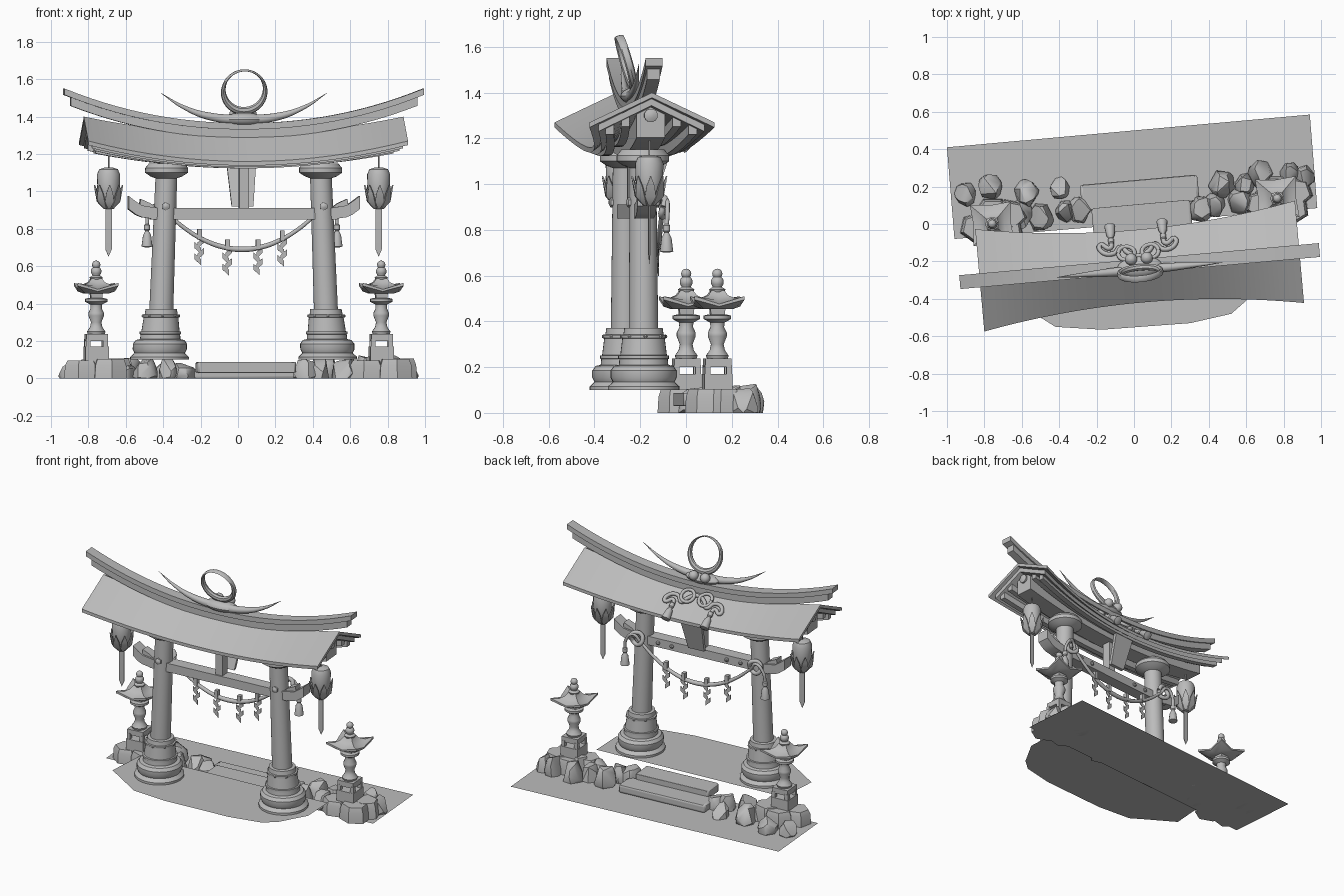
import bpy, bmesh, random
from math import sin, cos, pi, radians
from mathutils import Matrix, Vector

random.seed(4)
cube = bpy.data.objects.get("Cube")
if cube:
    bpy.data.objects.remove(cube)

stone = bpy.data.materials.new("plain_grey")
stone.use_nodes = True
GREY = (0.5, 0.5, 0.5, 1)
stone.diffuse_color = GREY
stone.node_tree.nodes["Principled BSDF"].inputs["Base Color"].default_value = GREY

# The whole gate is turned slightly; parts are built in its own straight frame
GATE = Matrix.Translation((0.03, -0.225, 0)) @ Matrix.Rotation(radians(5.1), 4, 'Z')
WORLD = Matrix.Identity(4)


def place(name, data, frame):
    ob = bpy.data.objects.new(name, data)
    data.materials.append(stone)
    bpy.context.scene.collection.objects.link(ob)
    ob.matrix_world = frame
    return ob


def finish(name, bm, frame=GATE):
    bmesh.ops.recalc_face_normals(bm, faces=bm.faces)
    for f in bm.faces:
        f.smooth = True
    for e in bm.edges:
        e.smooth = len(e.link_faces) == 2 and e.calc_face_angle(0) < radians(35)
    me = bpy.data.meshes.new(name)
    bm.to_mesh(me)
    bm.free()
    return place(name, me, frame)


def loft(name, rings, loop=False, frame=GATE):
    bm = bmesh.new()
    vs = [[bm.verts.new(p) for p in r] for r in rings]
    n = len(vs[0])
    for a, b in zip(vs, vs[1:] + (vs[:1] if loop else [])):
        for i in range(n):
            j = (i + 1) % n
            bm.faces.new((a[i], a[j], b[j], b[i]))
    if not loop:
        bm.faces.new(vs[0])
        bm.faces.new(vs[-1])
    return finish(name, bm, frame)


def lathe(name, profile, at=(0, 0, 0), n=24, lean=0, turn=None, sx=1, sy=1):
    rings = [[(sx * r * cos(2 * pi * (i + .5) / n) + lean * z, sy * r * sin(2 * pi * (i + .5) / n), z)
              for i in range(n)] for r, z in profile]
    return loft(name, rings, frame=GATE @ Matrix.Translation(at) @ (turn or WORLD))


def ball(r, z=0, steps=8):
    return [(r * sin(pi * i / steps) + .0005, z - r * cos(pi * i / steps)) for i in range(steps + 1)]


def hull(name, groups, frame=GATE):
    bm = bmesh.new()
    for pts in groups:
        vs = [bm.verts.new(p) for p in pts]
        res = bmesh.ops.convex_hull(bm, input=vs)
        junk = {v for k in ("geom_interior", "geom_unused") for v in res[k] if isinstance(v, bmesh.types.BMVert)}
        bmesh.ops.delete(bm, geom=list(junk), context='VERTS')
    return finish(name, bm, frame)


def box(u0, u1, v0, v1, z0, z1):
    return [(u, v, z) for u in (u0, u1) for v in (v0, v1) for z in (z0, z1)]


def tube(name, pts, r, radii=None):
    cu = bpy.data.curves.new(name, 'CURVE')
    cu.dimensions = '3D'
    cu.bevel_depth, cu.bevel_resolution, cu.resolution_u, cu.use_fill_caps = r, 3, 8, True
    sp = cu.splines.new('BEZIER')
    sp.bezier_points.add(len(pts) - 1)
    for i, (bp, p) in enumerate(zip(sp.bezier_points, pts)):
        bp.co = p
        bp.handle_left_type = bp.handle_right_type = 'AUTO'
        bp.radius = radii[i] if radii else 1
    return place(name, cu, GATE)


def sweep(name, half, section, steps=28):
    us = [half * (2 * i / steps - 1) for i in range(steps + 1)]
    return loft(name, [[(u, v, z) for v, z in section(u)] for u in us])


# Roof surfaces, as rules along the length of the gate
def bend(u): return (u / .86) ** 2
def apex(u): return 1.31 + .09 * bend(u)
def eave(u): return 1.16 + .11 * bend(u)
def reach(u): return .195 + .08 * bend(u)
def slope(u, v): return apex(u) + (eave(u) - apex(u)) * abs(v) / reach(u)
def ridge(u): return 1.365 + .185 * (abs(u) / .965) ** 2.1


def roof_section(drop, thick, width):
    def section(u):
        w, d = reach(u) * width, drop
        return [(-w, slope(u, w) - d), (0, apex(u) - d), (w, slope(u, w) - d),
                (w, slope(u, w) - d - thick), (0, apex(u) - d - thick), (-w, slope(u, w) - d - thick)]
    return section


def bar_section(width, top, height, v=0):
    return lambda u: [(v - width, top(u)), (v + width, top(u)), (v + width, top(u) - height), (v - width, top(u) - height)]


sweep("roof_tiles", .858, roof_section(0, .022, 1))
sweep("roof_lining", .835, roof_section(.022, .03, .86))
sweep("top_beam", .80, bar_section(.062, lambda u: apex(u) - .05, .135))
for side in (-1, 1):
    for k, part in enumerate((.42, .68)):
        sweep("purlin", .82, lambda u: [(side * reach(u) * part + d, slope(u, reach(u) * part) - e)
              for d, e in ((-.018, .04), (.018, .04), (.018, .085), (-.018, .085))])
    lathe("beam_end_boss", [(.03, 0), (.03, .012), (.012, .02)], (side * .80, 0, 1.30), 12,
          turn=Matrix.Rotation(side * pi / 2, 4, 'Y'))
sweep("ridge_cap", .965, bar_section(.037, ridge, .034))
sweep("ridge_base", .93, bar_section(.028, lambda u: ridge(u) - .034, .045))

# Moon ring, horns and mount on the ridge
ring = []
for i in range(48):
    a = 2 * pi * i / 48
    ox, oz, ix, iz = .125 * cos(a), .125 * sin(a), .1 * cos(a), .1 * sin(a) + .018
    ring.append([((ox + ix) / 2 + (ox - ix) / 2 * cos(t), .018 * sin(t), (oz + iz) / 2 + (oz - iz) / 2 * cos(t))
                 for t in (2 * pi * k / 8 for k in range(8))])
loft("moon_ring", ring, True, GATE @ Matrix.Translation((0, -.035, 1.53)) @ Matrix.Rotation(radians(16), 4, 'X'))
horn = [(-.445, 1.525), (-.33, 1.453), (-.19, 1.402), (0, 1.385), (.19, 1.402), (.33, 1.453), (.445, 1.525)]
tube("horns", [(u, -.02, z) for u, z in horn], .03, [.03, .35, .7, 1, .7, .35, .03])
lathe("ring_mount", ball(.035), (0, -.005, 1.385), sx=3.4, sy=1.6)
for s in (-1, 1):
    lathe("mount_boss", ball(.032), (s * .042, .04, 1.41), 16)

TASSEL = [(.004, .01), (.016, 0), (.016, -.025), (.01, -.032), (.022, -.055), (.03, -.115), (.01, -.12)]
# Knotted cord lying on the back slope, with two tassels
half_cord = [(.14, .15), (.15, .11), (.20, .13), (.19, .09), (.13, .08), (.09, .11), (.06, .08)]
cord = [(-u, v) for u, v in half_cord] + [(0, .055)] + [(u, v) for u, v in reversed(half_cord)]
tube("roof_cord", [(u, v, slope(u, v) + .016) for u, v in cord], .013)
for s in (-1, 1):
    loop = [(s * (.065 + .045 * cos(a)), .075 + .035 * sin(a)) for a in (pi * k / 4 for k in range(9))]
    tube("cord_loop", [(u, v, slope(u, v) + .025) for u, v in loop], .011)
    lathe("roof_tassel", TASSEL, (s * .14, .135, slope(.14, .135) + .02), 12, turn=Matrix.Rotation(radians(52), 4, 'X'))

# Leaning columns with stepped feet, sleeves, bands and capitals
FOOT = [(.157, 0), (.157, .015), (.135, .035), (.145, .055), (.145, .085), (.13, .105), (.108, .11)]
SLEEVE = [(.106, .135), (.111, .137), (.111, .15), (.102, .152), (.093, .225), (.098, .227), (.098, .24), (.088, .242), (.084, .27)]
SHAFT = [(.064, .272), (.058, .97), (.085, .98), (.115, 1), (.115, 1.025), (.095, 1.05)]
for s in (-1, 1):
    lathe("column", FOOT + SLEEVE + SHAFT, (s * .452, 0, .1), 32, lean=-s * .038)
    for f in (-1, 1):
        lathe("column_peg", [(.022, 0), (.022, .012), (.008, .02)], (s * .424, f * .055, .92), 6,
              turn=Matrix.Rotation(f * -pi / 2, 4, 'X'))
    for k in range(8):
        a = pi * k / 4
        lathe("sleeve_rivet", ball(.009, steps=4), (s * .444 + .095 * cos(a), .095 * sin(a), .334), 6)

# Tie beam with upturned ends
hull("tie_beam", [box(-.5, .5, -.04, .04, .85, .91)])
for s in (-1, 1):
    ends = ((.47, .85, .912), (.55, .862, .925), (.58, .875, .945), (.62, .905, .975))
    loft("tie_beam_end", [[(s * u, v, z) for v, z in ((-.042, lo), (.042, lo), (.042, hi), (-.042, hi))] for u, lo, hi in ends])
    hull("tie_beam_wing", [[(s * u, v, z) for v in (-.03, .03) for u, z in ((.47, .91), (.56, .925), (.555, .96), (.50, .935))]])
    for u in (.2, .3):
        lathe("beam_stud", ball(.014, steps=4), (s * u, .042, .88), 8)

# Centre strut and hanging plaque
hull("centre_strut", [box(-.026, .026, -.03, .03, .9, 1.18)])
hull("plaque", [[(u * w, v + d, z) for u in (-1, 1) for d in (0, .022) for w, v, z in ((.058, .06, .92), (.078, .13, 1.14))]])

# Sagging rope, paper streamers, knots and tassels behind the tie beam
def sag(u): return .69 + .19 * (abs(u) / .40) ** 2


tube("sagging_rope", [(u / 10, .085, sag(u / 10)) for u in range(-4, 5)], .014, [.7, .8, .9, 1, 1.1, 1, .9, .8, .7])
for u in (-.23, -.08, .085, .215):
    top, strips = sag(u) + .01, [box(u - .012, u + .012, .07, .10, sag(u) - .01, sag(u) + .045)]
    for k in range(4):
        z, d = top - .02 - .03 * k, .008 * (-1) ** k
        strips.append([(u + x + d, v, z + x * .9 * (-1) ** k + h) for x in (-.017, .017) for v in (.083, .087) for h in (0, -.032)])
    hull("paper_streamer", strips)
for s in (-1, 1):
    tube("rope_knot", [(s * .43 + .042 * cos(a), .085 + .008 * sin(2 * a), .9 + .042 * sin(a)) for a in (pi * k / 4 for k in range(9))], .014)
    tube("tassel_cord", [(s * .40, .085, .88), (s * .45, .1, .93), (s * .50, .1, .88), (s * .51, .095, .82)], .01)
    lathe("rope_tassel", TASSEL, (s * .51, .095, .82), 12)

# Hanging lotus lanterns with streamers
LAMP = [(.02, 1.128), (.05, 1.118), (.062, 1.09), (.06, 1.02), (.052, .95), (.022, .905)]
for s in (-1, 1):
    u = s * .725
    tube("lantern_cord", [(u, 0, 1.25), (u, 0, 1.12)], .004)
    lathe("hanging_lantern", LAMP, (u, 0, 0), 20)
    petals = []
    for k in range(8):
        turn = Matrix.Translation((u, 0, 0)) @ Matrix.Rotation(pi * k / 4, 4, 'Z')
        petals.append([turn @ Vector((r + d, w * e, z)) for d in (0, .006) for e in (-1, 1)
                       for r, w, z in ((.02, .006, .905), (.055, .024, .945), (.064, .018, .99), (.073, .001, 1.035))])
    hull("lantern_petals", petals)
    hull("lantern_streamer", [box(u - .017, u + .017, -.003, .003, .69, .91) + [(u, 0, .65)]])

# Standing stone lanterns
POST = [(.045, .235), (.05, .25), (.033, .275), (.028, .30), (.042, .335), (.042, .35), (.03, .375), (.032, .395), (.06, .41), (.06, .425), (.04, .43)]
FINIAL = [(.03, .525), (.036, .54), (.02, .55)] + ball(.028, .572)[2:-1] + ball(.022, .608)[2:] + [(.001, .632)]
for s in (-1, 1):
    u, v = s * .765, .295
    posts = [box(u + a * .047 - .012, u + a * .047 + .012, v + b * .047 - .012, v + b * .047 + .012, .16, .21) for a in (-1, 1) for b in (-1, 1)]
    hull("lantern_foot", posts + [box(u - .062, u + .062, v - .062, v + .062, .08, .17), box(u - .057, u + .057, v - .057, v + .057, .2, .237)])
    lathe("lantern_post", POST, (u, v, 0), 16)
    lathe("lantern_house", [(.042, .425), (.05, .48)], (u, v, 0), 4)
    rings = []
    for w, z, lift in ((.06, .455, 0), (.1, .465, .03), (.1, .476, .034), (.065, .492, .008), (.038, .515, 0), (.026, .535, 0)):
        square = [(1, 1), (0, 1), (-1, 1), (-1, 0), (-1, -1), (0, -1), (1, -1), (1, 0)]
        rings.append([(u + x * w * (1.1 if x * y else 1), v + y * w * (1.1 if x * y else 1), z + lift * abs(x * y)) for x, y in square])
    loft("lantern_roof", rings)
    lathe("lantern_finial", FINIAL, (u, v, 0), 16)

# Ground sheet, raised terrace and steps
def sheet(name, pts, z, frame):
    bm = bmesh.new()
    bm.faces.new([bm.verts.new((x, y, z)) for x, y in pts])
    finish(name, bm, frame)


sheet("ground_sheet", [(-.96, -.08), (.98, .085), (.94, .585), (-1, .41)], 0, WORLD)
sheet("terrace", [(-.70, -.38), (-.5, -.5), (-.42, -.55), (-.17, -.565), (.3, -.53), (.52, -.48), (.6, -.41),
                  (.7, -.23), (.69, .0), (-.68, -.1)], .1, WORLD)
for name, w, v0, v1, z0, z1 in (("upper_step", .27, .19, .33, .03, .088), ("lower_step", .32, .32, .46, 0, .05)):
    step = hull(name, [box(-w + .04, w + .03, v0, v1, z0, z1)])
    bevel = step.modifiers.new("worn_edge", 'BEVEL')
    bevel.width, bevel.segments = .012, 2

# Rocks around the steps and under the stone lanterns
def rock(name, x, y, w, d, h, n=16):
    pts = []
    for _ in range(n):
        a, t = random.uniform(0, 2 * pi), random.random()
        q = 1 - .45 * t * t
        pts.append((x + w * q * cos(a), y + d * q * sin(a), h * t))
    hull(name, [pts + [(x + w * .9 * cos(k), y + d * .9 * sin(k), 0) for k in range(6)]], WORLD)


for x, y in ((-.9, .16), (-.77, .2), (-.575, .16), (-.61, .05), (-.5, .04), (-.4, .19), (-.37, .07), (-.29, .08),
             (.36, .08), (.43, .1), (.47, .21), (.565, .12), (.59, .21), (.68, .27), (.7, .16), (.83, .27), (.91, .25)):
    size = random.uniform(.055, .075)
    rock("rock", x, y, size, size * 1.15, random.uniform(.09, .13))
for x, y in ((-.755, .02), (.77, .14)):
    for dx, dy in ((-.08, -.04), (.07, -.06), (.0, .04), (.09, .03)):
        rx, ry = x + dx, y + dy
        hull("lantern_rock", [[(rx + .1 * q * cos(k * 1.05 + dx * 9), ry + .085 * q * sin(k * 1.05 + dx * 9), z)
                               for k in range(6) for q, z in ((1, 0), (.95, .07), (.82, .1 + dx * .06))]], WORLD)
